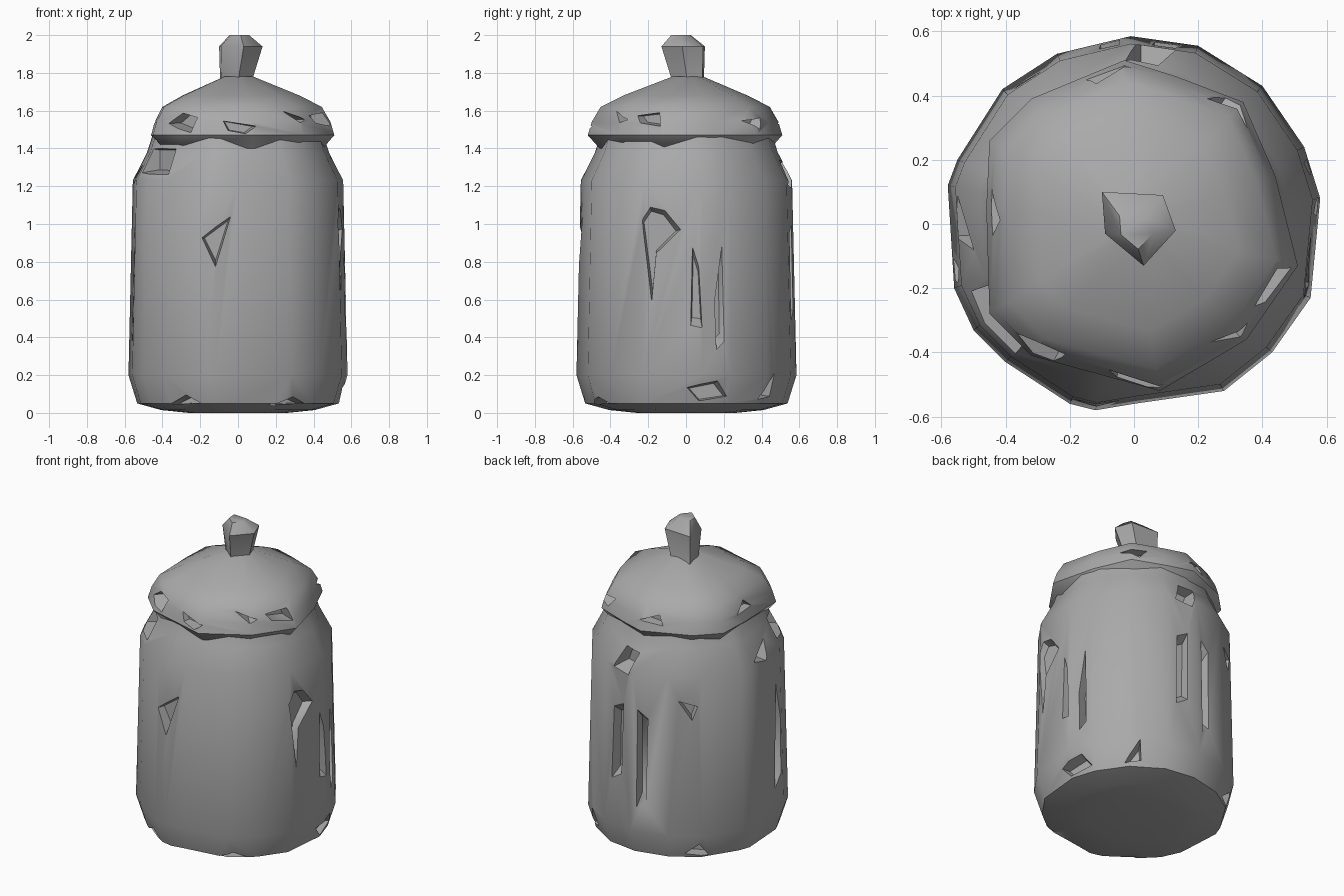
import bpy, bmesh, math
from mathutils import Vector

if "Cube" in bpy.data.objects:
    bpy.data.objects.remove(bpy.data.objects["Cube"])

grey = bpy.data.materials.new("stone grey")
grey.diffuse_color = (0.4, 0.4, 0.4, 1)
grey.use_nodes = True
grey.node_tree.nodes["Principled BSDF"].inputs["Base Color"].default_value = grey.diffuse_color


def finish(ob, angle=50):
    ob.data.materials.clear()
    ob.data.materials.append(grey)
    ob.data.shade_smooth()
    ob.data.set_sharp_from_angle(angle=math.radians(angle))


def make(name, bm):
    bmesh.ops.recalc_face_normals(bm, faces=bm.faces)
    me = bpy.data.meshes.new(name)
    bm.to_mesh(me)
    bm.free()
    ob = bpy.data.objects.new(name, me)
    bpy.context.collection.objects.link(ob)
    return ob


def loft(name, outline, rings):
    """Stack scaled copies of an outline: rings are (z, scale, shift x, shift y)."""
    bm = bmesh.new()
    loops = [[bm.verts.new((x * s + dx, y * s + dy, z)) for x, y in outline]
             for z, s, dx, dy in rings]
    n = len(outline)
    for a, b in zip(loops, loops[1:]):
        for i in range(n):
            j = (i + 1) % n
            bm.faces.new((a[i], a[j], b[j], b[i]))
    bm.faces.new(loops[0][::-1])
    bm.faces.new(loops[-1])
    return make(name, bm)


def carve(ob, dents):
    """Cut tapered chips; each is (angle, floor radius, outline of (sideways, z))."""
    for ang, r, pts in dents:
        a = math.radians(ang)
        d = Vector((math.cos(a), math.sin(a), 0))
        t = Vector((-math.sin(a), math.cos(a), 0))
        cu = sum(p[0] for p in pts) / len(pts)
        cz = sum(p[1] for p in pts) / len(pts)
        bm = bmesh.new()

        def ring(rad, k):
            return [bm.verts.new(d * rad + t * (cu + (u - cu) * k)
                                 + Vector((0, 0, cz + (z - cz) * k))) for u, z in pts]
        lo, hi = ring(r, 0.65), ring(0.64, 1.08)
        for i in range(len(pts)):
            j = (i + 1) % len(pts)
            bm.faces.new((lo[i], lo[j], hi[j], hi[i]))
        bm.faces.new(lo[::-1])
        bm.faces.new(hi)
        cutter = make("chip_cutter", bm)
        cutter.hide_render = True
        mod = ob.modifiers.new("chip", 'BOOLEAN')
        mod.operation, mod.solver, mod.object = 'DIFFERENCE', 'EXACT', cutter
        deps = bpy.context.evaluated_depsgraph_get()
        me = bpy.data.meshes.new_from_object(ob.evaluated_get(deps))
        ob.modifiers.clear()
        ob.data = me
        bpy.data.objects.remove(cutter)


# jar body, faceted barrel with rounded foot and shoulder
body_outline = [(-.58, .12), (-.56, -.2), (-.5, -.33), (-.4, -.43), (-.2, -.56),
                (-.12, -.58), (0, -.56), (.28, -.52), (.43, -.4), (.55, -.23),
                (.58, .08), (.53, .24), (.4, .43), (.2, .555), (-.01, .585),
                (-.24, .53), (-.41, .42), (-.55, .2)]
body = loft("jar_body", body_outline,
            [(0, .45, 0, 0), (.015, .7, 0, 0), (.05, .92, 0, 0), (.2, 1, 0, 0),
             (1.23, .96, 0, 0), (1.38, .83, 0, 0), (1.47, .78, 0, 0)])
carve(body, [
    (0, .50, [(-.26, 1.05), (-.2, 1.14), (-.1, 1.11), (0, .98), (-.16, .82), (-.19, .5)]),
    (0, .51, [(.02, .43), (.09, .42), (.07, .8), (.03, .93)]),
    (18, .51, [(-.02, .3), (.03, .35), (.02, .95), (-.03, .6)]),
    (10, .50, [(-.12, .14), (.08, .18), (.16, .08), (-.04, .05)]),
    (50, .49, [(-.07, .06), (.05, .08), (.04, .22)]),
    (-90, .50, [(-.21, .93), (-.02, 1.07), (-.12, .75)]),
    (80, .51, [(-.05, .45), (.04, .5), (.05, 1.05), (-.04, 1.0)]),
    (97, .51, [(-.03, .3), (.04, .35), (.05, 1.0), (-.03, 1.05)]),
    (127, .51, [(-.08, 1.08), (.06, 1.04), (.02, .93)]),
    (194, .51, [(-.04, .3), (.04, .4), (.05, .8), (0, 1.1)]),
    (85, .44, [(-.1, 1.2), (.03, 1.18), (.09, 1.34), (-.04, 1.36)]),
    (180, .44, [(-.1, 1.24), (.04, 1.2), (.1, 1.34)]),
    (215, .44, [(-.14, 1.26), (.14, 1.25), (.14, 1.42), (-.14, 1.42)]),
    (-60, .46, [(-.1, .04), (.12, .05), (.02, .09)]),
    (135, .47, [(-.12, .07), (.06, .05), (-.02, .15)]),
    (240, .46, [(-.14, .04), (.1, .05), (0, .1)]),
])
finish(body)

# domed lid with a flared rim
lid_outline = [(-.46, .05), (-.45, -.28), (-.32, -.41), (.08, -.52), (.35, -.36),
               (.51, -.13), (.44, .15), (.34, .38), (.13, .46), (-.03, .51),
               (-.32, .39), (-.45, .26)]
lid = loft("lid", lid_outline,
           [(1.40, .88, 0, 0), (1.47, 1, 0, 0), (1.54, .96, 0, 0), (1.62, .87, 0, 0),
            (1.68, .64, 0, 0), (1.78, .16, 0, .01)])
carve(lid, [
    (-90, .43, [(-.11, 1.56), (.12, 1.52), (.05, 1.47), (-.07, 1.49)]),
    (-125, .40, [(-.13, 1.53), (-.03, 1.6), (.08, 1.57), (.05, 1.47)]),
    (-50, .38, [(-.08, 1.61), (.09, 1.55), (.03, 1.53)]),
    (-25, .40, [(-.1, 1.58), (.08, 1.6), (.1, 1.51), (-.06, 1.53)]),
    (50, .40, [(-.11, 1.55), (.1, 1.57), (.04, 1.49)]),
    (100, .42, [(-.1, 1.53), (.05, 1.58), (.09, 1.5)]),
    (175, .39, [(-.1, 1.52), (.03, 1.6), (.1, 1.53)]),
])
finish(lid)

# crooked five-sided knob, widening towards the top
knob_outline = [(-.10, .10), (-.09, -.03), (.03, -.13), (.13, -.02), (.09, .09)]
knob = loft("lid_knob", knob_outline,
            [(1.72, .8, -.02, .03), (1.77, .75, -.02, .02), (1.94, 1, 0, 0), (2.0, .45, 0, -.02)])
finish(knob)
